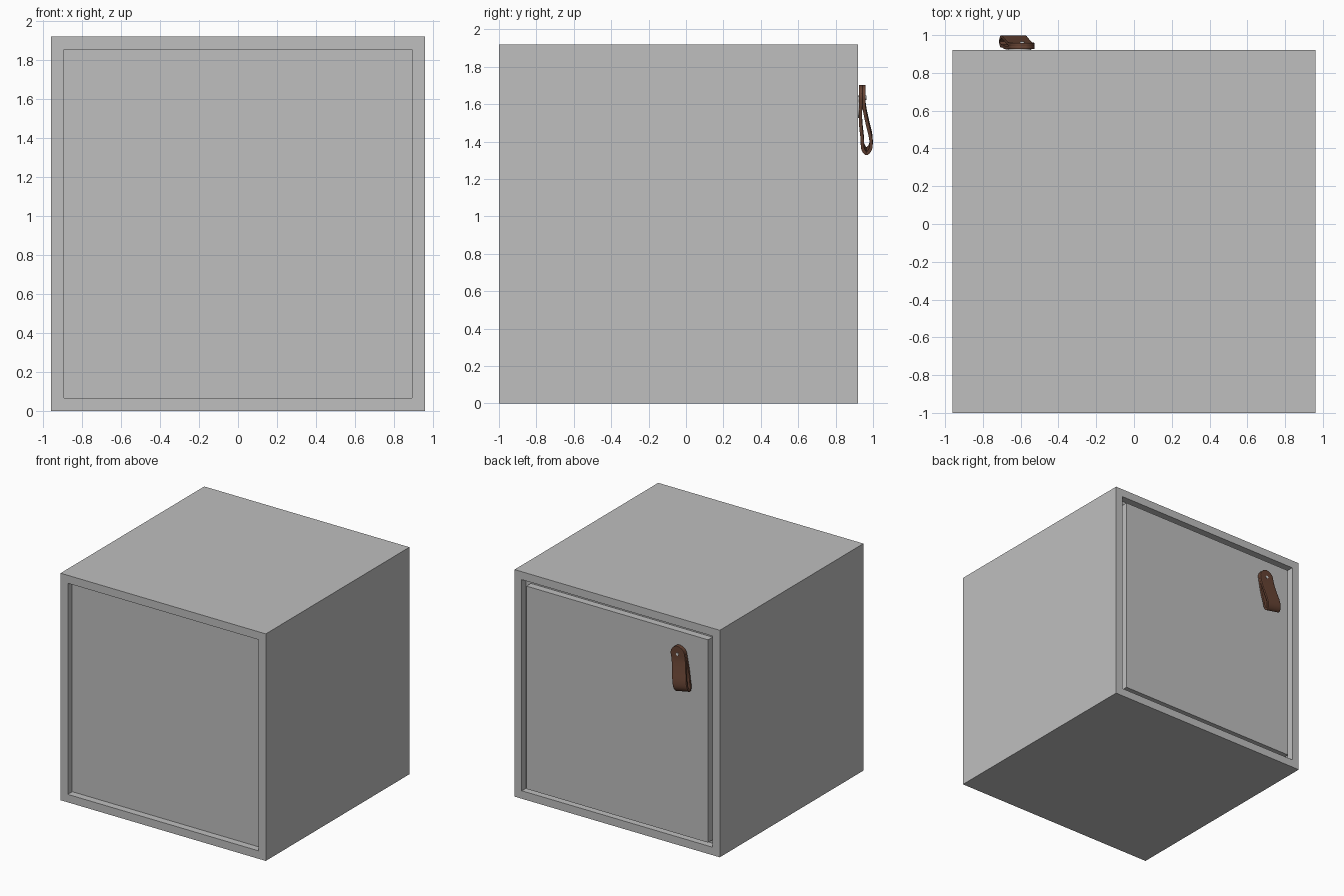
import bpy, bmesh, math
from mathutils import Vector, Matrix

if "Cube" in bpy.data.objects:
    bpy.data.objects.remove(bpy.data.objects["Cube"], do_unlink=True)

SIZE, FRAME, DEPTH, GAP = 1.92, 0.095, 0.06, 0.015
FRONT, BACK = -1.0, 0.92


def material(name, rgb):
    mat = bpy.data.materials.new(name)
    mat.use_nodes = True
    mat.diffuse_color = (*rgb, 1)
    mat.node_tree.nodes["Principled BSDF"].inputs["Base Color"].default_value = (*rgb, 1)
    return mat


grey = material("light grey paint", (0.52, 0.52, 0.52))
leather = material("brown leather", (0.13, 0.055, 0.033))
metal = material("pale metal", (0.65, 0.65, 0.65))


def add_object(name, bm, mat):
    bmesh.ops.recalc_face_normals(bm, faces=bm.faces)
    mesh = bpy.data.meshes.new(name)
    bm.to_mesh(mesh)
    bm.free()
    mesh.materials.append(mat)
    obj = bpy.data.objects.new(name, mesh)
    bpy.context.collection.objects.link(obj)
    return obj


def box(low, high):
    bm = bmesh.new()
    low, high = Vector(low), Vector(high)
    bmesh.ops.create_cube(bm, size=1)
    bmesh.ops.scale(bm, vec=high - low, verts=bm.verts)
    bmesh.ops.translate(bm, vec=(low + high) / 2, verts=bm.verts)
    return bm


def disc(name, radius, depth, centre, mat):
    bm = bmesh.new()
    turn = Matrix.Translation(centre) @ Matrix.Rotation(math.pi / 2, 4, "X")
    bmesh.ops.create_cone(bm, cap_ends=True, segments=24, radius1=radius,
                          radius2=radius, depth=depth, matrix=turn)
    return add_object(name, bm, mat)


# Cabinet: a box with a square pocket sunk into the front and the back
half = SIZE / 2
bm = box((-half, FRONT, 0), (half, BACK, SIZE))
for side in (-1, 1):
    bm.normal_update()
    face = max(bm.faces, key=lambda f: f.normal.y * side * f.calc_area())
    bmesh.ops.inset_region(bm, faces=[face], thickness=FRAME)
    pocket = bmesh.ops.extrude_face_region(bm, geom=[face])
    bmesh.ops.translate(bm, vec=(0, -side * DEPTH, 0),
                        verts=[v for v in pocket["geom"] if isinstance(v, bmesh.types.BMVert)])
    if face.is_valid:
        bmesh.ops.delete(bm, geom=[face], context="FACES_ONLY")
add_object("cabinet", bm, grey)

# Door: fills the back pocket, leaving a gap at the top and sides
door_half = half - FRAME - GAP
add_object("door", box((-door_half, BACK - DEPTH, FRAME),
                       (door_half, BACK, SIZE - FRAME - GAP)), grey)

# Strap: a looped leather band with rounded ends, leaning slightly
path = [(.934, 1.70), (.934, 1.60), (.934, 1.50), (.942, 1.42), (.945, 1.37),
        (.965, 1.342), (.987, 1.37), (.988, 1.42), (.970, 1.50),
        (.954, 1.58), (.951, 1.64), (.951, 1.70)]
path = [Vector((0, y, z)) for y, z in path]
padded = [path[0] * 2 - path[1]] + path + [path[-1] * 2 - path[-2]]
points = []
for a, b, c, d in zip(padded, padded[1:], padded[2:], padded[3:]):
    for i in range(8):
        t = i / 8
        points.append(b + (c - a) * t / 2 + (a * 2 - b * 5 + c * 4 - d) * t**2 / 2
                      + (b * 3 - a - c * 3 + d) * t**3 / 2)
points.append(path[-1])

HALF_WIDTH, COLUMNS = 0.065, 8
lean = (Matrix.Translation((-.592, 0, 1.64)) @ Matrix.Rotation(math.radians(11), 4, "Y")
        @ Matrix.Translation((0, 0, -1.64)))
bm = bmesh.new()
rows = []
for p in points:
    on_tab = max(0, p.z - (1.70 - HALF_WIDTH)) / HALF_WIDTH
    width = HALF_WIDTH * max(0.2, math.sqrt(max(0, 1 - on_tab**2)))
    rows.append([bm.verts.new(lean @ Vector((width * (2 * k / COLUMNS - 1), p.y, p.z)))
                 for k in range(COLUMNS + 1)])
for r, s in zip(rows, rows[1:]):
    for k in range(COLUMNS):
        bm.faces.new((r[k], r[k + 1], s[k + 1], s[k]))
strap = add_object("strap_handle", bm, leather)
solid = strap.modifiers.new("thickness", "SOLIDIFY")
solid.thickness, solid.offset = 0.017, 0
bevel = strap.modifiers.new("soft edges", "BEVEL")
bevel.width, bevel.segments = 0.004, 2

# Rivet through the strap and the thin plate behind it
rivet = disc("rivet", 0.012, 0.008, (-.592, .961, 1.635), metal)
plate = disc("mounting_plate", 0.06, 0.008, (-.605, .922, 1.585), grey)

bpy.ops.object.select_all(action="DESELECT")
for obj in (strap, rivet, plate):
    obj.select_set(True)
bpy.context.view_layer.objects.active = strap
bpy.ops.object.shade_smooth_by_angle(angle=math.radians(40))
